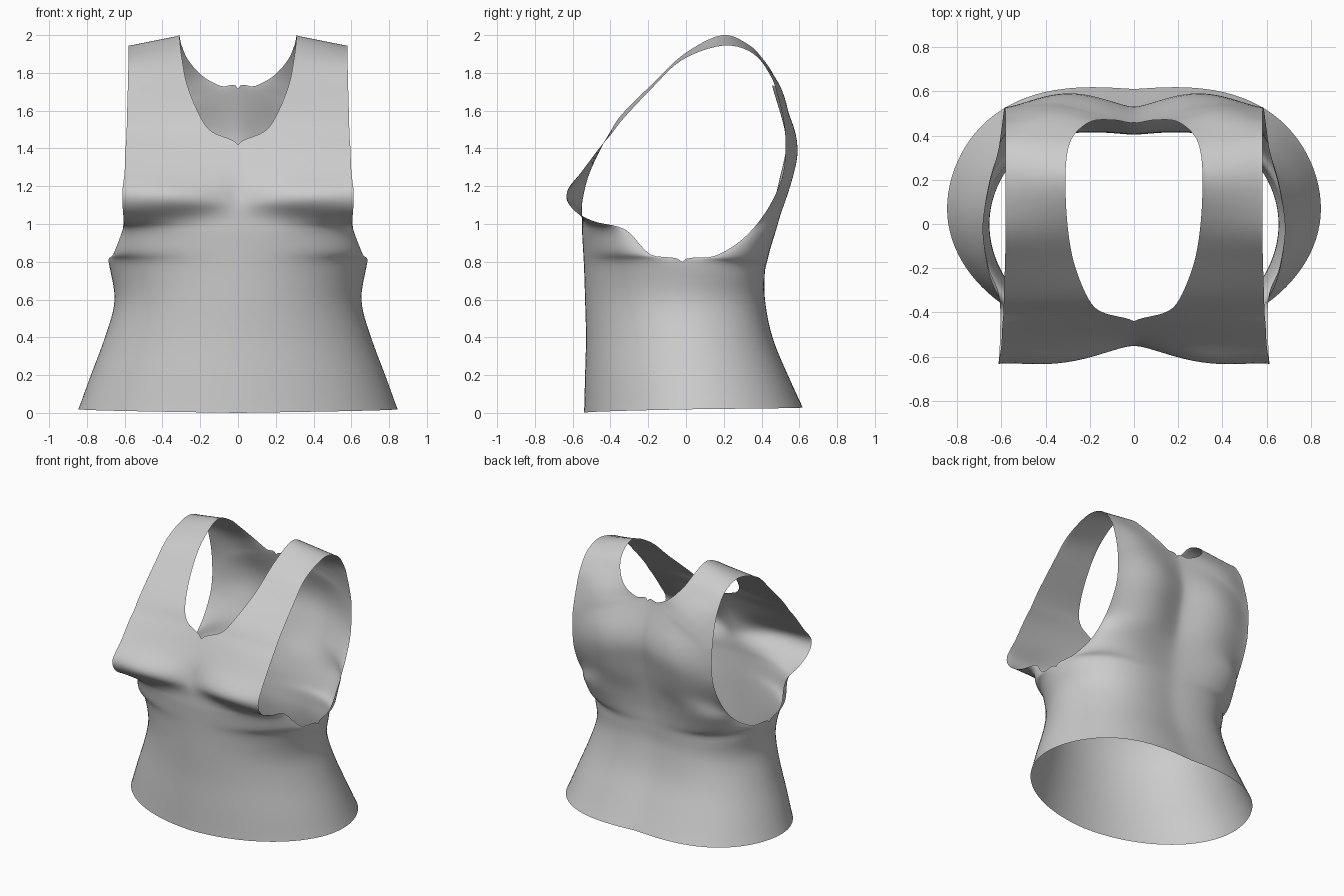
import bpy, bmesh, math
from mathutils import Vector

if "Cube" in bpy.data.objects:
    bpy.data.objects.remove(bpy.data.objects["Cube"])

SUB, COLS = 5, 28

# Rows of the right half: inner edge (centre line / neckline) and outer edge
# (side seam / armhole) as xi, yi, zi, xo, yo, zo. Front hem up to the shoulder:
FRONT = [
    (0, -.54, 0, .845, .07, .02), (0, -.535, .2, .78, .05, .2),
    (0, -.53, .4, .705, .03, .4), (0, -.535, .6, .652, 0, .6),
    (0, -.54, .76, .685, -.02, .8), (0, -.545, .86, .66, -.19, .84),
    (0, -.55, .95, .61, -.32, .97), (0, -.55, 1.02, .605, -.49, 1.015),
    (0, -.55, 1.08, .61, -.6, 1.08), (0, -.54, 1.15, .612, -.63, 1.17),
    (0, -.51, 1.27, .60, -.55, 1.28), (0, -.44, 1.42, .595, -.46, 1.4),
    (.14, -.40, 1.49, .59, -.40, 1.47), (.205, -.34, 1.58, .588, -.33, 1.56),
    (.27, -.18, 1.74, .583, -.17, 1.73), (.3, -.01, 1.9, .58, -.02, 1.87),
    (.31, .19, 2.0, .58, .2, 1.945)]
# Shoulder down to the back hem
BACK = [
    (.3, .33, 1.95, .58, .36, 1.9), (.265, .41, 1.87, .58, .45, 1.78),
    (.19, .465, 1.785, .58, .485, 1.68), (.09, .47, 1.73, .582, .51, 1.58),
    (0, .46, 1.715, .585, .525, 1.48), (0, .53, 1.45, .585, .525, 1.35),
    (0, .495, 1.25, .59, .5, 1.22), (0, .45, 1.05, .6, .42, 1.06),
    (0, .42, .9, .62, .3, .92), (0, .41, .8, .66, .15, .83),
    (0, .405, .72, .685, -.02, .8), (0, .405, .6, .652, 0, .6),
    (0, .445, .4, .705, .03, .4), (0, .53, .2, .78, .05, .2),
    (0, .61, .03, .845, .07, .02)]


def clamp(v):
    return max(0.0, min(1.0, v))


def spline(rows):
    """Catmull-Rom interpolation of the rows."""
    out = []
    for i in range(len(rows) - 1):
        q = [rows[max(0, min(len(rows) - 1, i + d))] for d in (-1, 0, 1, 2)]
        for j in range(SUB):
            t = j / SUB
            out.append([0.5 * (2 * b + (c - a) * t + (2 * a - 5 * b + 4 * c - d) * t * t
                               + (3 * b - a - 3 * c + d) * t ** 3)
                        for a, b, c, d in zip(*q)])
    return out + [list(rows[-1])]


rows = spline(FRONT + BACK)
# Front and back share the side seam
for i in range(4 * SUB + 1):
    rows[-1 - i][3:] = rows[i][3:]
shoulder = (len(FRONT) - 1) * SUB


def row_point(idx, s):
    xi, yi, zi, xo, yo, zo = rows[idx]
    xi = max(0.0, xi)
    a = s * math.pi / 2
    k = clamp((1.1 - zo) / .12)          # round at the waist, flat on the straps
    wx = k * math.sin(a) + (1 - k) * s
    wy = k * (1 - math.cos(a)) + (1 - k) * s
    p = Vector((xi + (xo - xi) * wx, yi + (yo - yi) * wy, zi + (zo - zi) * s))
    hump = math.sin(2 * a) ** 1.3 if 0 < s < 1 else 0
    if idx > shoulder:                   # shoulder blades either side of the spine
        p.y += .065 * hump * clamp((1.85 - p.z) / .35)
    else:                                # bust fullness
        p.y -= .04 * hump * math.exp(-((p.z - 1.15) / .09) ** 2)
    return p


# Half garment surface
bm = bmesh.new()
grid = [[bm.verts.new(row_point(i, j / COLS)) for j in range(COLS + 1)]
        for i in range(len(rows))]
for r0, r1 in zip(grid, grid[1:]):
    for j in range(COLS):
        bm.faces.new((r0[j], r0[j + 1], r1[j + 1], r1[j]))
bmesh.ops.remove_doubles(bm, verts=bm.verts, dist=1e-4)

# Mirror to the other side
dup = bmesh.ops.duplicate(bm, geom=bm.verts[:] + bm.edges[:] + bm.faces[:])["geom"]
for v in dup:
    if isinstance(v, bmesh.types.BMVert):
        v.co.x *= -1
bmesh.ops.reverse_faces(bm, faces=[f for f in dup if isinstance(f, bmesh.types.BMFace)])
bmesh.ops.remove_doubles(bm, verts=[v for v in bm.verts if abs(v.co.x) < 1e-4], dist=1e-4)

# Soften creases along seams while keeping the open edges
inner = [v for v in bm.verts if not v.is_boundary]
for _ in range(3):
    bmesh.ops.smooth_vert(bm, verts=inner, factor=.5,
                          use_axis_x=True, use_axis_y=True, use_axis_z=True)

mesh = bpy.data.meshes.new("tank_top")
bm.to_mesh(mesh)
bm.free()
for poly in mesh.polygons:
    poly.use_smooth = True
top = bpy.data.objects.new("tank_top", mesh)
bpy.context.collection.objects.link(top)
